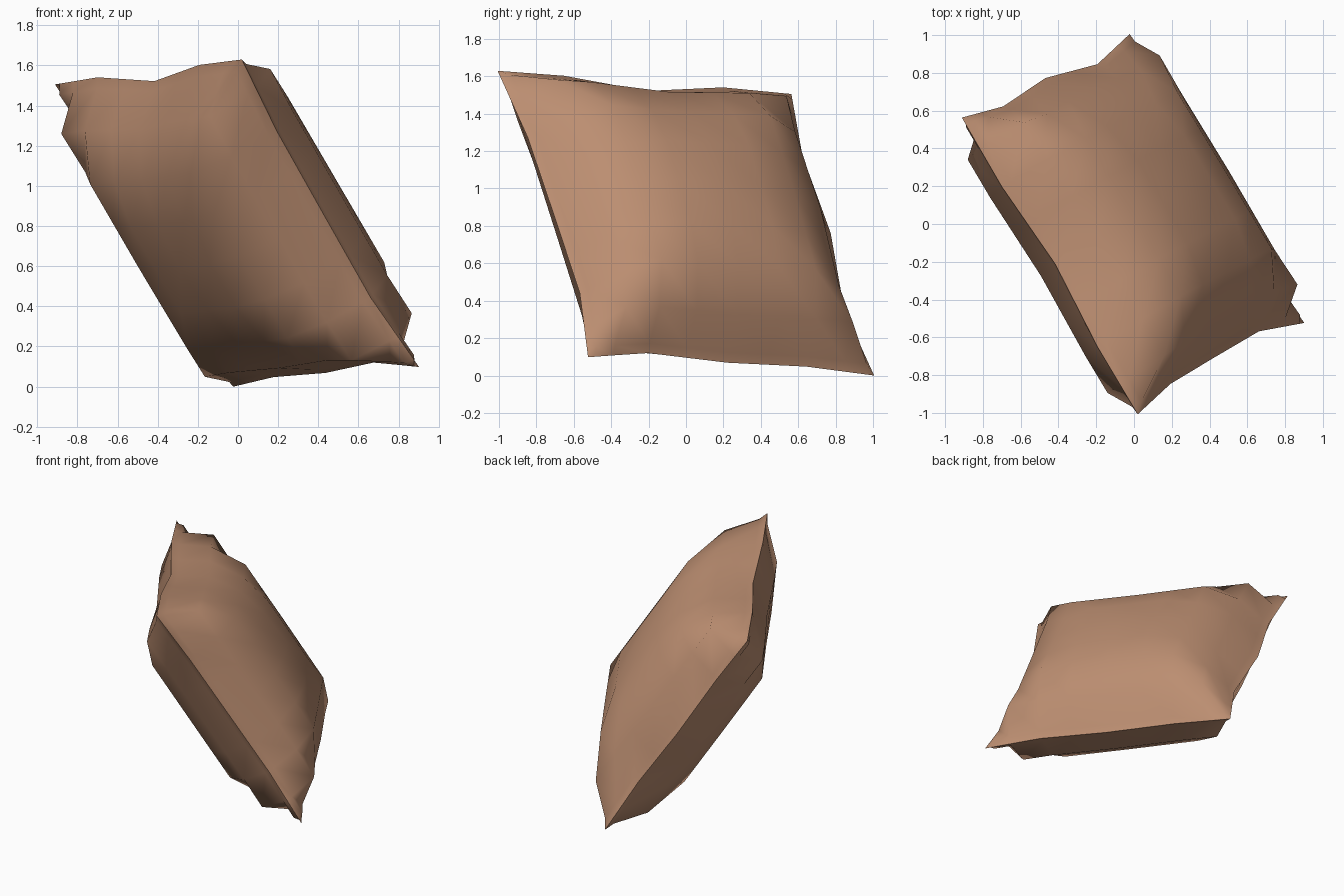
import bpy
import bmesh
from mathutils import Vector

cube = bpy.data.objects.get("Cube")
if cube:
    bpy.data.objects.remove(cube, do_unlink=True)

# Tilted axes of the square cushion: two along its sides, one through it
SIDE_A = Vector((-0.516, 0.853, -0.054)).normalized()
SIDE_B = Vector((0.49, 0.25, -0.835)).normalized()
THROUGH = SIDE_B.cross(SIDE_A).normalized()
CENTRE = Vector((0, 0, 0.81))

# Puffed profile: (fraction from the middle to the seam, half thickness)
PROFILE = [(0, 0.41), (0.28, 0.395), (0.54, 0.345), (0.8, 0.215), (0.95, 0.035), (1, 0)]
HEIGHT = dict(PROFILE)
STEPS = [-s for s, _ in reversed(PROFILE[1:])] + [s for s, _ in PROFILE]

# Slightly pinched seam: distance of each side from the middle, corner to corner
KNOTS = [-1, -0.54, 0, 0.54, 1]
A_LOW = [0.91, 0.845, 0.826, 0.81, 0.88]
A_HIGH = [0.92, 0.873, 0.905, 0.845, 0.91]
B_LOW = [0.92, 0.915, 0.85, 0.905, 0.89]
B_HIGH = [0.912, 0.86, 0.89, 0.883, 0.913]


def seam(values, t):
    """Linear interpolation along one seam side."""
    for i in range(4):
        if t <= KNOTS[i + 1]:
            f = (t - KNOTS[i]) / (KNOTS[i + 1] - KNOTS[i])
            return values[i] * (1 - f) + values[i + 1] * f
    return values[-1]


def spread(s, t, low, high):
    """Move a grid fraction out to the seam, easing the pinch inwards."""
    inset = 0.92 - seam(high if s > 0 else low, t)
    return s * (0.92 - inset * s * s)


def place(a, b, face):
    u = spread(a, b, A_LOW, A_HIGH)
    v = spread(b, a, B_LOW, B_HIGH)
    h = face * HEIGHT[max(abs(a), abs(b))]
    return CENTRE + SIDE_A * u + SIDE_B * v + THROUGH * h


# Two puffed faces joined along the seam
bm = bmesh.new()
for face in (1, -1):
    rows = [[bm.verts.new(place(a, b, face)) for b in STEPS] for a in STEPS]
    for r, s in zip(rows, rows[1:]):
        for j in range(len(STEPS) - 1):
            bm.faces.new((r[j], r[j + 1], s[j + 1], s[j]))
bmesh.ops.remove_doubles(bm, verts=bm.verts, dist=0.0005)
bmesh.ops.recalc_face_normals(bm, faces=bm.faces)

# Rest the lowest corner on the ground
lowest = min(v.co.z for v in bm.verts)
bmesh.ops.translate(bm, verts=bm.verts, vec=(0, 0, -lowest))

mesh = bpy.data.meshes.new("cushion")
bm.to_mesh(mesh)
bm.free()
cushion = bpy.data.objects.new("cushion", mesh)
bpy.context.collection.objects.link(cushion)

# Tan brown cloth
colour = (0.5, 0.27, 0.165, 1)
cloth = bpy.data.materials.new("tan_brown_cloth")
cloth.use_nodes = True
cloth.diffuse_color = colour
shader = next(n for n in cloth.node_tree.nodes if n.type == "BSDF_PRINCIPLED")
shader.inputs["Base Color"].default_value = colour
shader.inputs["Roughness"].default_value = 0.8
mesh.materials.append(cloth)

bpy.ops.object.select_all(action="DESELECT")
cushion.select_set(True)
bpy.context.view_layer.objects.active = cushion
bpy.ops.object.shade_smooth_by_angle(angle=0.95)
